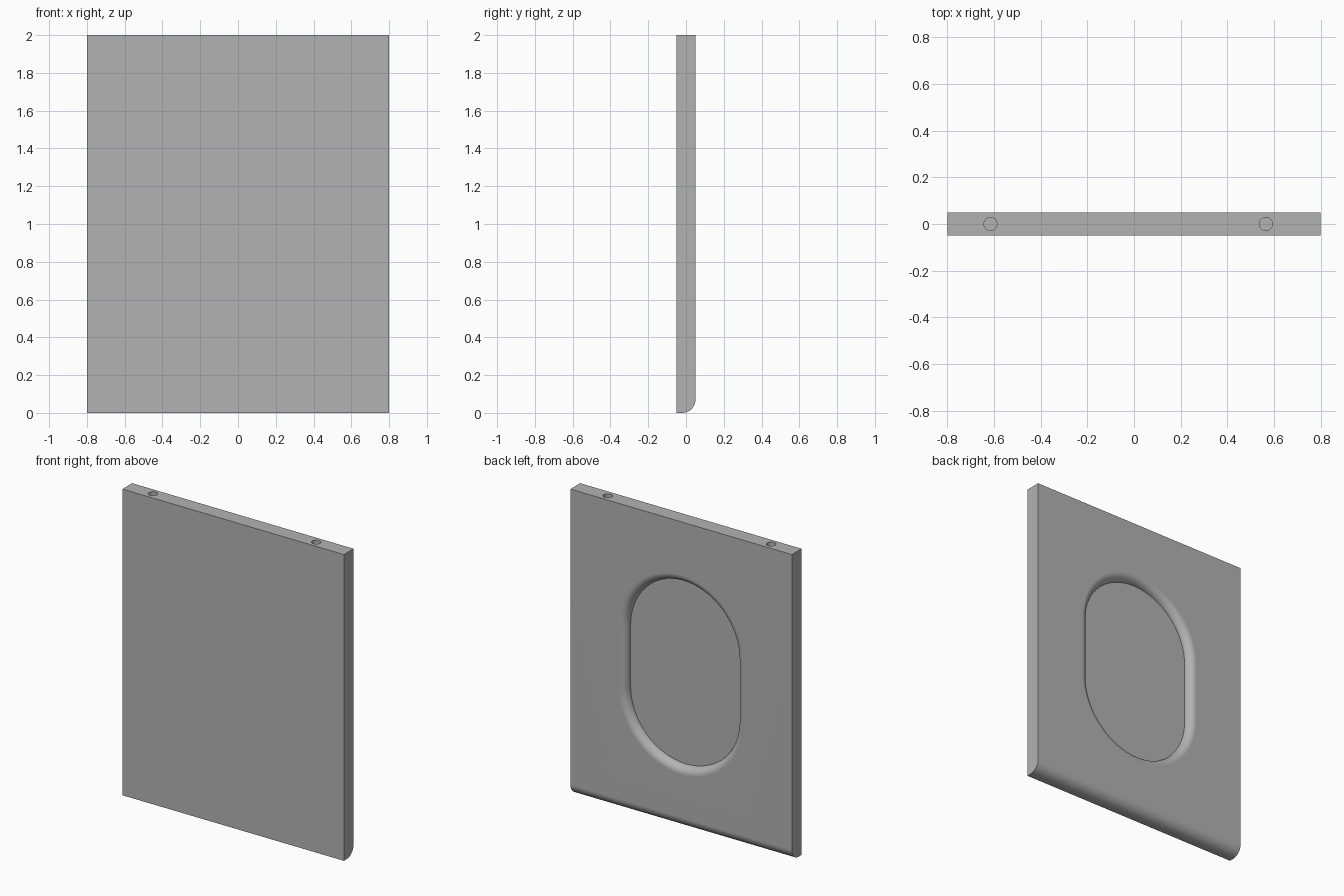
import bpy, bmesh
from math import sin, cos, pi

WIDTH, HEIGHT, HALF_T = 1.6, 2.0, 0.05
EDGE_R = 0.07                      # rounded lower back edge
FLOOR_R, LIP = 0.4, 0.05           # recess floor radius and lip rounding
HOLE_R, HOLE_DEPTH = 0.028, 0.15

cube = bpy.data.objects.get("Cube")
if cube:
    bpy.data.objects.remove(cube, do_unlink=True)

grey = bpy.data.materials.new("plain grey")
grey.use_nodes = True
colour = (0.45, 0.45, 0.45, 1)
grey.diffuse_color = colour
grey.node_tree.nodes["Principled BSDF"].inputs["Base Color"].default_value = colour


def loft(name, rings):
    """Closed solid skinned through matching rings of points."""
    bm = bmesh.new()
    loops = [[bm.verts.new(p) for p in ring] for ring in rings]
    n = len(loops[0])
    for a, b in zip(loops, loops[1:]):
        for i in range(n):
            j = (i + 1) % n
            bm.faces.new((a[i], a[j], b[j], b[i]))
    bm.faces.new(loops[0])
    bm.faces.new(loops[-1])
    bmesh.ops.recalc_face_normals(bm, faces=bm.faces)
    mesh = bpy.data.meshes.new(name)
    bm.to_mesh(mesh)
    bm.free()
    mesh.materials.append(grey)
    obj = bpy.data.objects.new(name, mesh)
    bpy.context.collection.objects.link(obj)
    return obj


def stadium(radius, y, steps=32):
    """Upright slot outline: two half circles joined by straight sides."""
    points = []
    for centre_z, start in ((1.2, 0), (0.8, pi)):
        for i in range(steps + 1):
            a = start + pi * i / steps
            points.append((radius * cos(a), y, centre_z + radius * sin(a)))
    return points


def circle(x, z, steps=32):
    return [(x + HOLE_R * cos(2 * pi * i / steps),
             HOLE_R * sin(2 * pi * i / steps), z) for i in range(steps)]


# Panel: side profile with a rounded lower back edge, extruded across x
profile = [(HALF_T, HEIGHT), (-HALF_T, HEIGHT), (-HALF_T, 0)]
for i in range(17):
    a = pi / 2 * i / 16
    profile.append((HALF_T - EDGE_R + EDGE_R * sin(a), EDGE_R - EDGE_R * cos(a)))
panel = loft("panel", [[(x, y, z) for y, z in profile]
                       for x in (-WIDTH / 2, WIDTH / 2)])

# Recess cutter: flares outward to leave a rounded lip on the back face
rings = [stadium(FLOOR_R + LIP, HALF_T + 0.05)]
for i in range(13):
    a = pi / 2 * i / 12
    rings.append(stadium(FLOOR_R + LIP * (1 - sin(a)), HALF_T - LIP * (1 - cos(a))))
cutters = [loft("recess_cutter", rings)]

# Two blind holes in the top edge
for side, x in (("right", -0.615), ("left", 0.565)):
    cutters.append(loft(side + "_hole_cutter",
                        [circle(x, HEIGHT - HOLE_DEPTH), circle(x, HEIGHT + 0.05)]))

bpy.ops.object.select_all(action='DESELECT')
panel.select_set(True)
bpy.context.view_layer.objects.active = panel
for cutter in cutters:
    cut = panel.modifiers.new(cutter.name, 'BOOLEAN')
    cut.operation = 'DIFFERENCE'
    cut.solver = 'EXACT'
    cut.object = cutter
    bpy.ops.object.modifier_apply(modifier=cut.name)
    bpy.data.objects.remove(cutter, do_unlink=True)

# Smooth roundings, crisp corners, flat broad faces
bpy.ops.object.shade_smooth_by_angle(angle=pi / 6)
weighted = panel.modifiers.new("flat_faces", 'WEIGHTED_NORMAL')
weighted.keep_sharp = True
